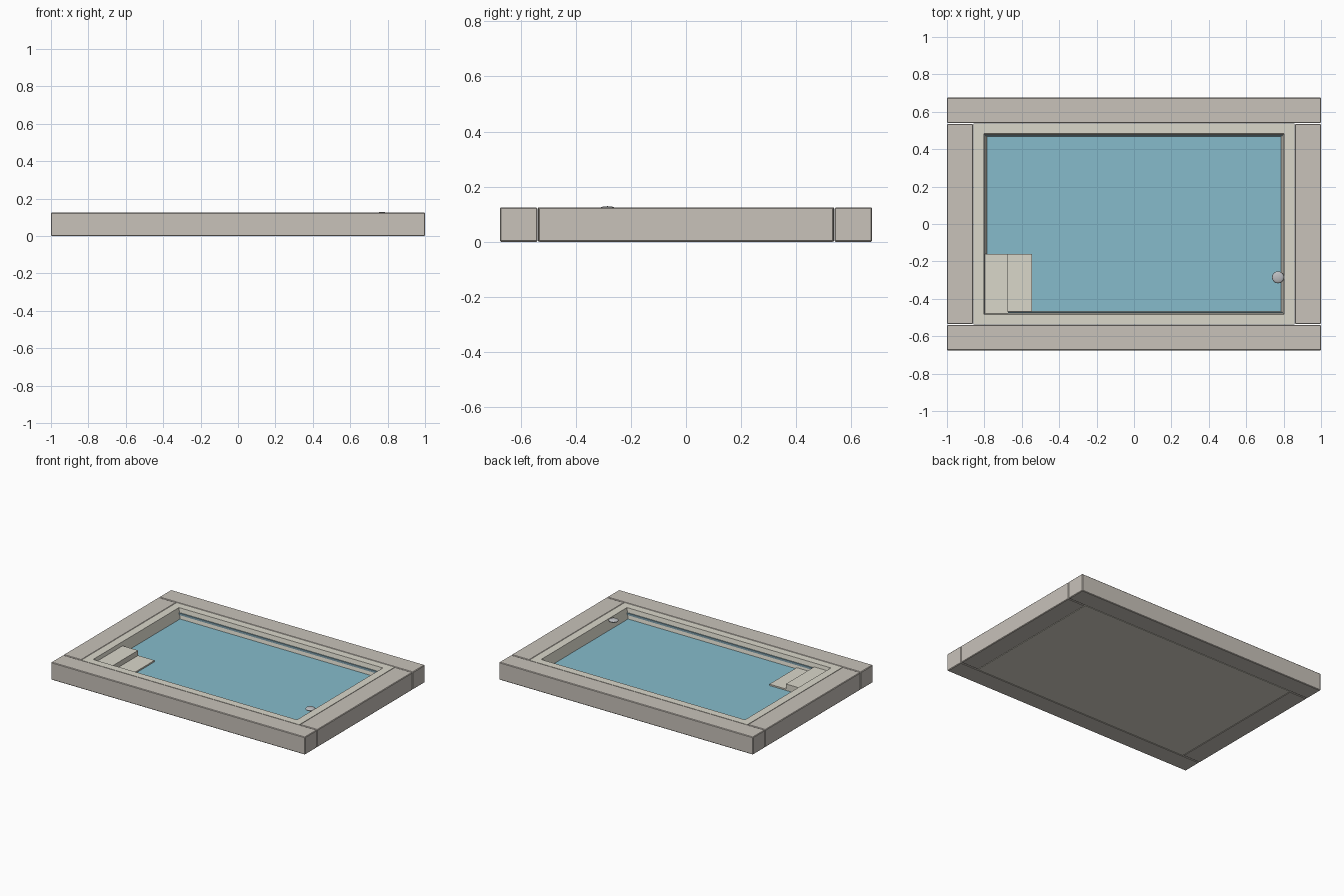
import bpy, bmesh

if "Cube" in bpy.data.objects:
    bpy.data.objects.remove(bpy.data.objects["Cube"])


def material(name, rgb):
    m = bpy.data.materials.new(name)
    m.diffuse_color = (*rgb, 1)
    m.use_nodes = True
    m.node_tree.nodes["Principled BSDF"].inputs["Base Color"].default_value = m.diffuse_color
    return m


STONE = material("stone", (0.58, 0.54, 0.49))
PLASTER = material("plaster", (0.70, 0.68, 0.59))
WATER = material("water", (0.24, 0.50, 0.60))
TILE = material("tile", (0.22, 0.36, 0.43))
METAL = material("metal", (0.50, 0.51, 0.53))


def finish(name, bm, mat):
    bmesh.ops.recalc_face_normals(bm, faces=bm.faces)
    me = bpy.data.meshes.new(name)
    bm.to_mesh(me)
    bm.free()
    ob = bpy.data.objects.new(name, me)
    bpy.context.collection.objects.link(ob)
    me.materials.append(mat)
    return ob


def box(name, lo, hi, mat, bevel=0):
    bm = bmesh.new()
    bmesh.ops.create_cube(bm, size=1)
    for v in bm.verts:
        v.co = [(a + b) / 2 + c * (b - a) for a, b, c in zip(lo, hi, v.co)]
    ob = finish(name, bm, mat)
    if bevel:
        mod = ob.modifiers.new("bevel", "BEVEL")
        mod.width = bevel
        mod.segments = 1
    return ob


# Deck slabs around the pool
for s, side in ((-1, "front"), (1, "back")):
    y0, y1 = sorted((s * 0.539, s * 0.675))
    box(f"deck_{side}", (-1, y0, 0), (1, y1, 0.125), STONE, 0.004)
for s, side in ((-1, "left"), (1, "right")):
    x0, x1 = sorted((s * 0.86, s))
    box(f"deck_{side}", (x0, -0.535, 0), (x1, 0.535, 0.125), STONE, 0.004)

# Pool shell: rectangular rings from underside, over the coping, down to the floor
rings = [(0.859, 0.537, 0.001), (0.859, 0.537, 0.124), (0.803, 0.483, 0.124),
         (0.785, 0.469, 0.05), (0.785, 0.469, 0.015)]
bm = bmesh.new()
loops = [[bm.verts.new((sx * x, sy * y, z))
          for sx, sy in ((-1, -1), (1, -1), (1, 1), (-1, 1))] for x, y, z in rings]
for a, b in zip(loops, loops[1:]):
    for i in range(4):
        j = (i + 1) % 4
        bm.faces.new((a[i], a[j], b[j], b[i]))
bm.faces.new(loops[0])
bm.faces.new(loops[-1])
finish("pool_shell", bm, PLASTER)

# Water
box("water", (-0.785, -0.469, 0.016), (0.785, 0.469, 0.053), WATER)

# Waterline tile strips on the long walls
for s, side in ((-1, "front"), (1, "back")):
    y0, y1 = sorted((s * 0.471, s * 0.482))
    box(f"tile_strip_{side}", (-0.795, y0, 0.078), (0.795, y1, 0.093), TILE)

# Entry steps in the front left corner
box("upper_step", (-0.805, -0.48, 0.001), (-0.675, -0.16, 0.099), PLASTER)
box("lower_step", (-0.675, -0.467, 0.001), (-0.545, -0.16, 0.063), PLASTER)

# Flattened round fitting by the right wall
bpy.ops.mesh.primitive_uv_sphere_add(segments=24, ring_count=12, radius=1,
                                     location=(0.77, -0.285, 0.118))
fitting = bpy.context.object
fitting.name = "round_fitting"
fitting.scale = (0.032, 0.032, 0.011)
fitting.data.materials.append(METAL)
bpy.ops.object.shade_smooth_by_angle()
